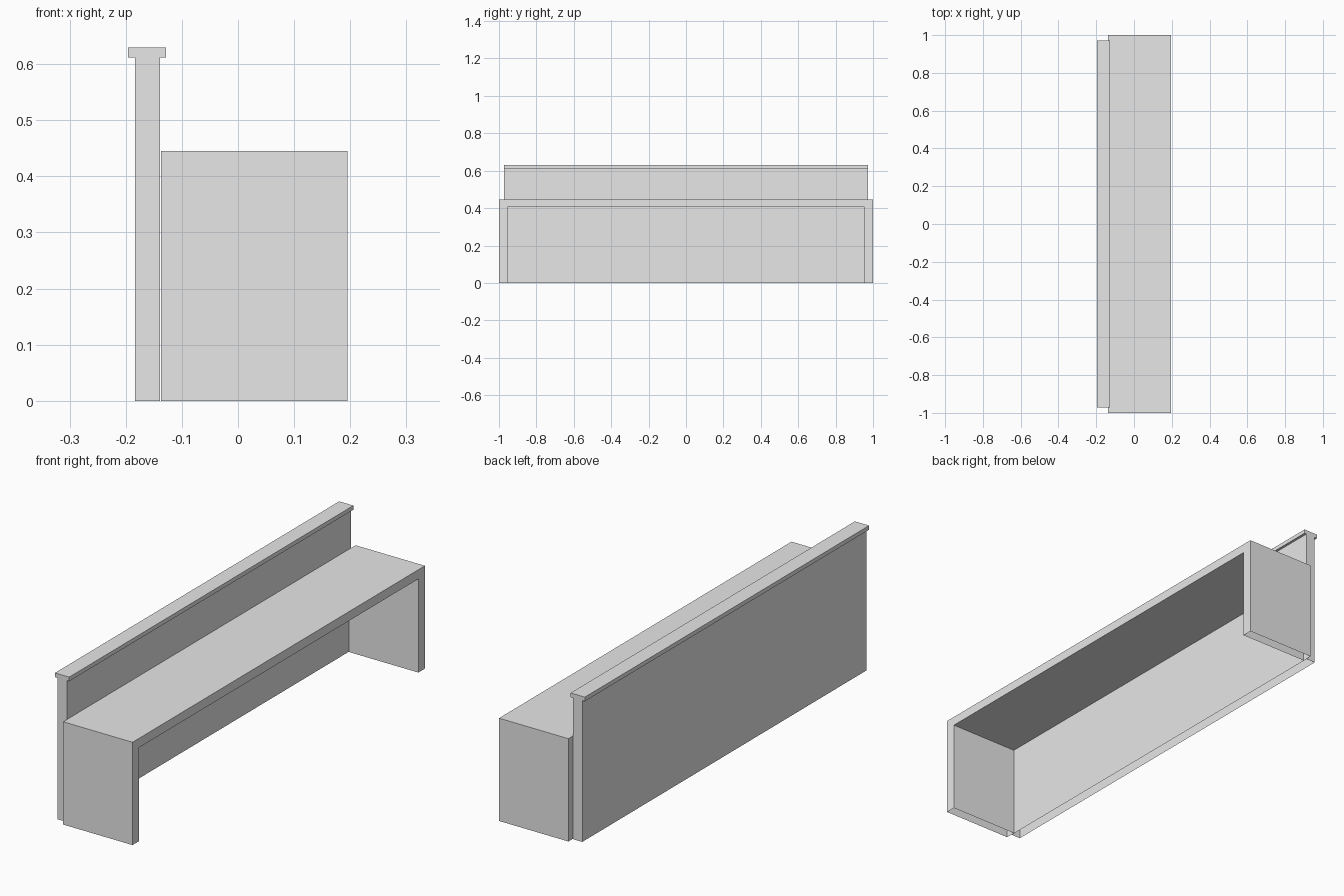
import bpy
import bmesh
from mathutils import Vector

cube = bpy.data.objects.get("Cube")
if cube:
    bpy.data.objects.remove(cube, do_unlink=True)

grey = bpy.data.materials.new("plain grey")
grey.use_nodes = True
grey.diffuse_color = (0.8, 0.8, 0.8, 1)
grey.node_tree.nodes["Principled BSDF"].inputs["Base Color"].default_value = (0.8, 0.8, 0.8, 1)


def extrude_profile(name, points, sweep):
    """Extrude a closed outline along a vector, leaving the floor side open."""
    bm = bmesh.new()
    face = bm.faces.new([bm.verts.new(p) for p in points])
    result = bmesh.ops.extrude_face_region(bm, geom=[face], use_keep_orig=True)
    moved = [v for v in result["geom"] if isinstance(v, bmesh.types.BMVert)]
    bmesh.ops.translate(bm, vec=Vector(sweep), verts=moved)
    bmesh.ops.recalc_face_normals(bm, faces=bm.faces[:])
    floor = [f for f in bm.faces if all(abs(v.co.z) < 1e-5 for v in f.verts)]
    bmesh.ops.delete(bm, geom=floor, context="FACES_ONLY")
    mesh = bpy.data.meshes.new(name)
    bm.to_mesh(mesh)
    bm.free()
    mesh.materials.append(grey)
    obj = bpy.data.objects.new(name, mesh)
    bpy.context.collection.objects.link(obj)
    return obj


# Counter: an upside-down U of top and two end panels
back, front = -0.137, 0.195
end, inner, top, under = 1.0, 0.955, 0.445, 0.405
half = [(end, 0), (end, top)], [(inner, under), (inner, 0)]
outline = [(-y, z) for y, z in half[0]] + [(y, z) for y, z in reversed(half[0])]
outline += [(y, z) for y, z in reversed(half[1])] + [(-y, z) for y, z in half[1]]
extrude_profile("counter", [(back, y, z) for y, z in outline], (front - back, 0, 0))

# Back wall with its overhanging cap, one T-shaped section
wall_l, wall_r, cap_l, cap_r = -0.184, -0.139, -0.196, -0.128
cap_z, height, length = 0.612, 0.63, 1.944
section = [(wall_l, 0), (wall_r, 0), (wall_r, cap_z), (cap_r, cap_z),
           (cap_r, height), (cap_l, height), (cap_l, cap_z), (wall_l, cap_z)]
extrude_profile("back_wall", [(x, -length / 2, z) for x, z in section], (0, length, 0))
